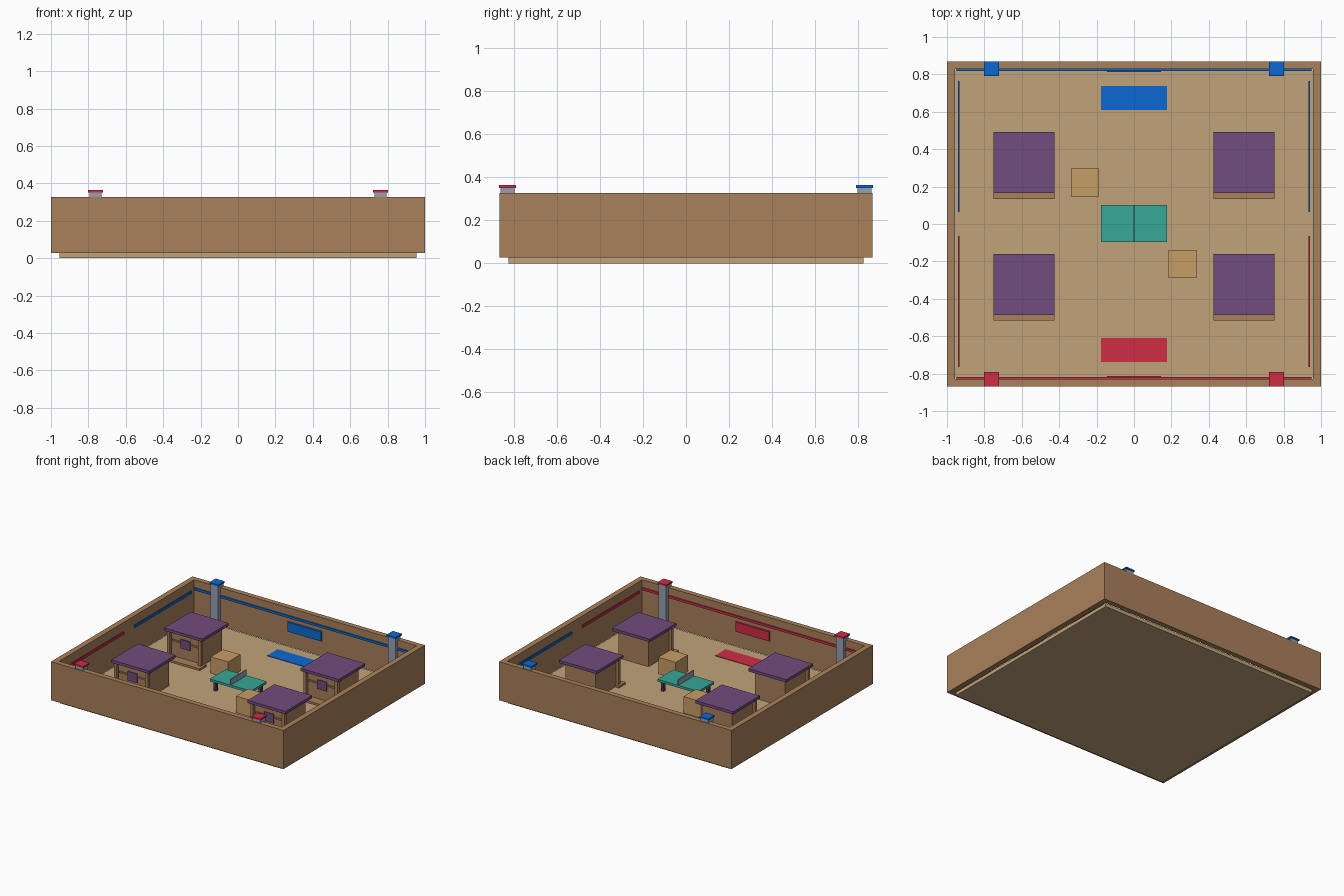
import bpy

cube = bpy.data.objects.get("Cube")
if cube:
    bpy.data.objects.remove(cube, do_unlink=True)


def linear(c):
    return c / 12.92 if c <= 0.04045 else ((c + 0.055) / 1.055) ** 2.4


def material(name, r, g, b):
    m = bpy.data.materials.new(name)
    m.use_nodes = True
    col = [linear(v / 255) for v in (r, g, b)] + [1]
    m.diffuse_color = col
    bsdf = m.node_tree.nodes["Principled BSDF"]
    bsdf.inputs["Base Color"].default_value = col
    bsdf.inputs["Roughness"].default_value = 0.9
    return m


SAND = material("sand", 193, 164, 122)
BROWN = material("wood brown", 170, 128, 91)
PURPLE = material("roof purple", 114, 76, 126)
BLUE = material("team blue", 12, 105, 210)
RED = material("team red", 206, 44, 70)
TEAL = material("table teal", 54, 168, 152)
TAN = material("crate tan", 198, 157, 100)
GREY = material("post grey", 150, 160, 178)
DARK = material("dark purple", 78, 58, 88)


def box(name, mat, x, y, z):
    """Box from (min, max) ranges on each axis."""
    verts = [(a, b, c) for a in x for b in y for c in z]
    faces = [(0, 1, 3, 2), (4, 6, 7, 5), (0, 4, 5, 1),
             (2, 3, 7, 6), (0, 2, 6, 4), (1, 5, 7, 3)]
    mesh = bpy.data.meshes.new(name)
    mesh.from_pydata(verts, [], faces)
    mesh.materials.append(mat)
    ob = bpy.data.objects.new(name, mesh)
    bpy.context.collection.objects.link(ob)
    return ob


def span(center, half):
    return (center - half, center + half)


FLOOR, TOP = 0.027, 0.327
OX, OY, IX, IY = 1.0, 0.868, 0.957, 0.828

# Floor slab and the four enclosing walls
box("floor", SAND, (-0.955, 0.955), (-0.825, 0.825), (0, FLOOR))
for side, s in (("left", 1), ("right", -1)):
    box(side + "_wall", BROWN, sorted((s * IX, s * OX)), (-OY, OY), (FLOOR, TOP))
for side, s in (("back", 1), ("front", -1)):
    box(side + "_wall", BROWN, (-IX, IX), sorted((s * IY, s * OY)), (FLOOR, TOP))

# Team halves: stripes, sign, mat and corner posts
for team, s, mat in (("back", 1, BLUE), ("front", -1, RED)):
    stripe_z = span(0.26, 0.009)
    box(team + "_wall_stripe", mat, (-0.95, 0.95), span(s * 0.824, 0.005), stripe_z)
    for side, t in (("left", 1), ("right", -1)):
        box(f"{team}_{side}_side_stripe", mat, span(t * 0.937, 0.005),
            span(s * 0.415, 0.35), stripe_z)
        px, py = t * 0.762, s * 0.83
        box(f"{team}_{side}_post", GREY, span(px, 0.032), span(py, 0.032), (FLOOR, 0.352))
        box(f"{team}_{side}_post_cap", mat, span(px, 0.039), span(py, 0.039), (0.351, 0.363))
    box(team + "_sign", mat, span(0, 0.145), span(s * 0.82, 0.007), (0.148, 0.222))
    box(team + "_mat", mat, span(0, 0.176), span(s * 0.674, 0.064), (FLOOR, 0.031))


# House with a porch, two porch columns, flat roof and a front sign
def house(name, cx, cy):
    box(name + "_body", BROWN, span(cx, 0.13), (cy - 0.12, cy + 0.13), (FLOOR, 0.245))
    box(name + "_roof", PURPLE, span(cx, 0.163), span(cy, 0.163), (0.24, 0.262))
    box(name + "_porch", BROWN, span(cx, 0.163), (cy - 0.193, cy - 0.11), (FLOOR, 0.042))
    for side, t in (("left", 1), ("right", -1)):
        box(f"{name}_{side}_column", BROWN, span(cx + t * 0.135, 0.012),
            span(cy - 0.142, 0.012), (0.04, 0.245))
    box(name + "_rail", BROWN, span(cx, 0.12), (cy - 0.128, cy - 0.12), span(0.165, 0.006))
    box(name + "_sign", PURPLE, span(cx, 0.04), (cy - 0.136, cy - 0.128), span(0.16, 0.035))


for side, t in (("left", 1), ("right", -1)):
    house(side + "_back_house", t * 0.587, 0.328)
    house(side + "_front_house", t * 0.587, -0.323)

# Central table with net and legs
box("table_top", TEAL, span(0, 0.176), span(0.003, 0.098), (0.1, 0.118))
box("table_net", GREY, span(0, 0.004), span(0.003, 0.098), (0.118, 0.162))
for side, t in (("left", 1), ("right", -1)):
    for end, s in (("back", 1), ("front", -1)):
        box(f"{end}_{side}_table_leg", DARK, span(t * 0.145, 0.012),
            span(0.003 + s * 0.07, 0.012), (FLOOR, 0.1))

# Crates beside the table
box("back_crate", TAN, span(-0.262, 0.075), span(0.221, 0.075), (FLOOR, 0.155))
box("front_crate", TAN, span(0.26, 0.075), span(-0.213, 0.075), (FLOOR, 0.155))
